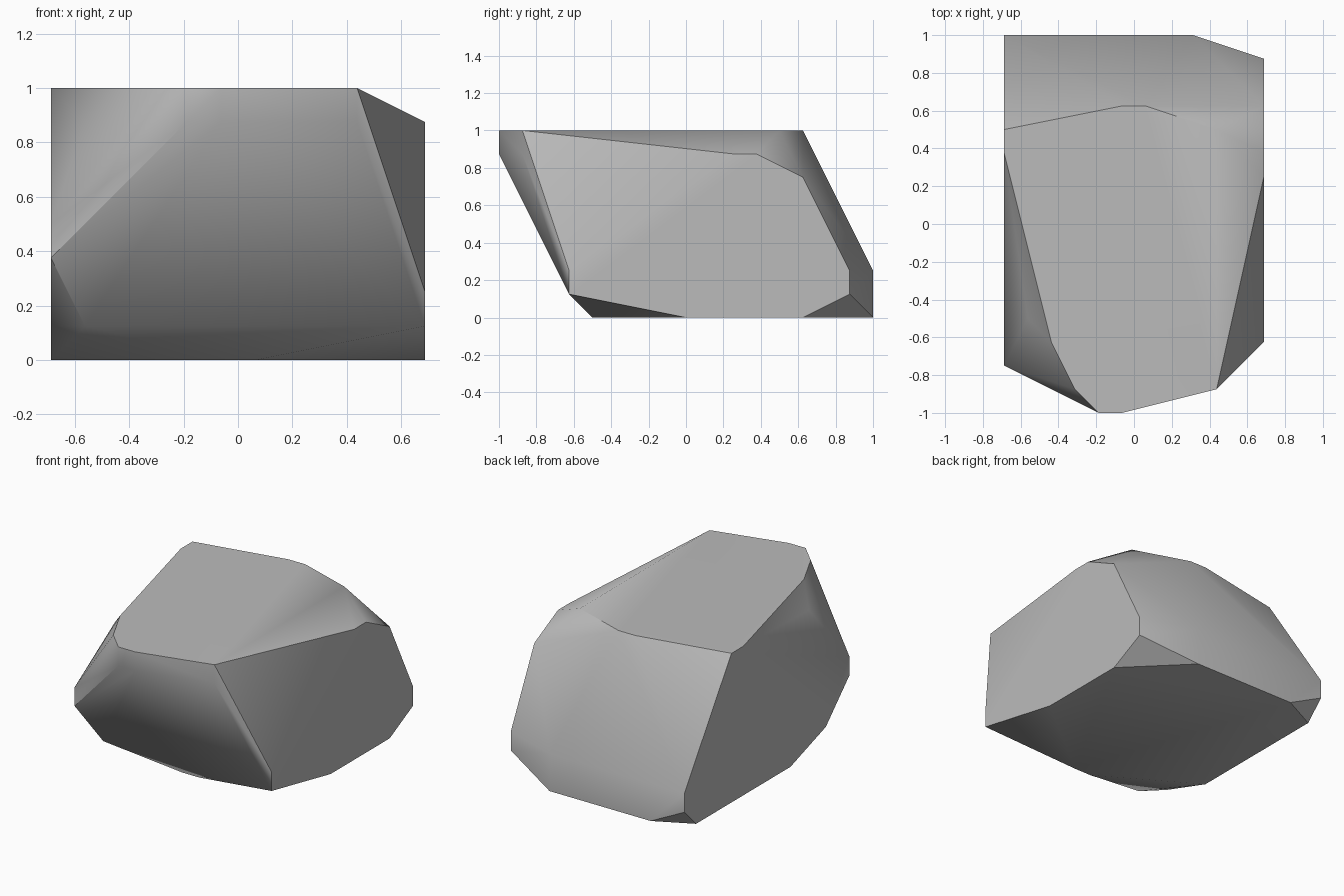
import bpy
import bmesh
import math

cube = bpy.data.objects.get("Cube")
if cube:
    bpy.data.objects.remove(cube, do_unlink=True)

# Stone colour
stone = bpy.data.materials.new("stone_grey")
colour = (0.5, 0.5, 0.5, 1.0)
stone.use_nodes = True
stone.diffuse_color = colour
shader = next(node for node in stone.node_tree.nodes if node.type == "BSDF_PRINCIPLED")
shader.inputs["Base Color"].default_value = colour
shader.inputs["Roughness"].default_value = 0.9

# Corners of the boulder, grouped by height on a regular grid
GRID = 1 / 8
HALF_WIDTH = 5.5
top_rim = [(4, -8), (5, -8), (9, -7), (9, 4), (6, 5), (5, 5), (0, 4), (0, 3), (2, -5), (3, -7)]
shoulder = [(4, -8), (5, -8), (9, -7), (1, -4), (11, 2), (11, 3)]
lower_belt = [(11, -5), (11, 7), (8, 8), (0, 8)]
foot = [(1, -5), (11, -5), (0, -4), (11, 7), (0, 8)]
base = [(0, -1), (5, -4), (6, -4), (11, 0), (11, 5), (8, 8), (2, 8), (0, 7)]
levels = {
    8: top_rim,
    7: shoulder,
    6: [(11, 5)],
    4: [(0, -6)],
    3: [(0, -6)],
    2: lower_belt,
    1: foot,
    0: base,
}

# Boulder: convex skin around the corners
bm = bmesh.new()
for height, corners in levels.items():
    for column, row in corners:
        bm.verts.new(((column - HALF_WIDTH) * GRID, row * GRID, height * GRID))
bmesh.ops.convex_hull(bm, input=bm.verts[:])
loose = [v for v in bm.verts if not v.link_faces]
bmesh.ops.delete(bm, geom=loose, context="VERTS")

# Merge the coplanar triangles into clean facets
bmesh.ops.dissolve_limit(bm, angle_limit=math.radians(1), verts=bm.verts[:], edges=bm.edges[:])
bmesh.ops.recalc_face_normals(bm, faces=bm.faces[:])

mesh = bpy.data.meshes.new("boulder")
bm.to_mesh(mesh)
bm.free()
mesh.materials.append(stone)

boulder = bpy.data.objects.new("boulder", mesh)
bpy.context.collection.objects.link(boulder)

# Soft shallow bevels, crisp main edges
for other in bpy.context.selected_objects:
    other.select_set(False)
boulder.select_set(True)
bpy.context.view_layer.objects.active = boulder
bpy.ops.object.shade_smooth_by_angle(angle=math.radians(35))
